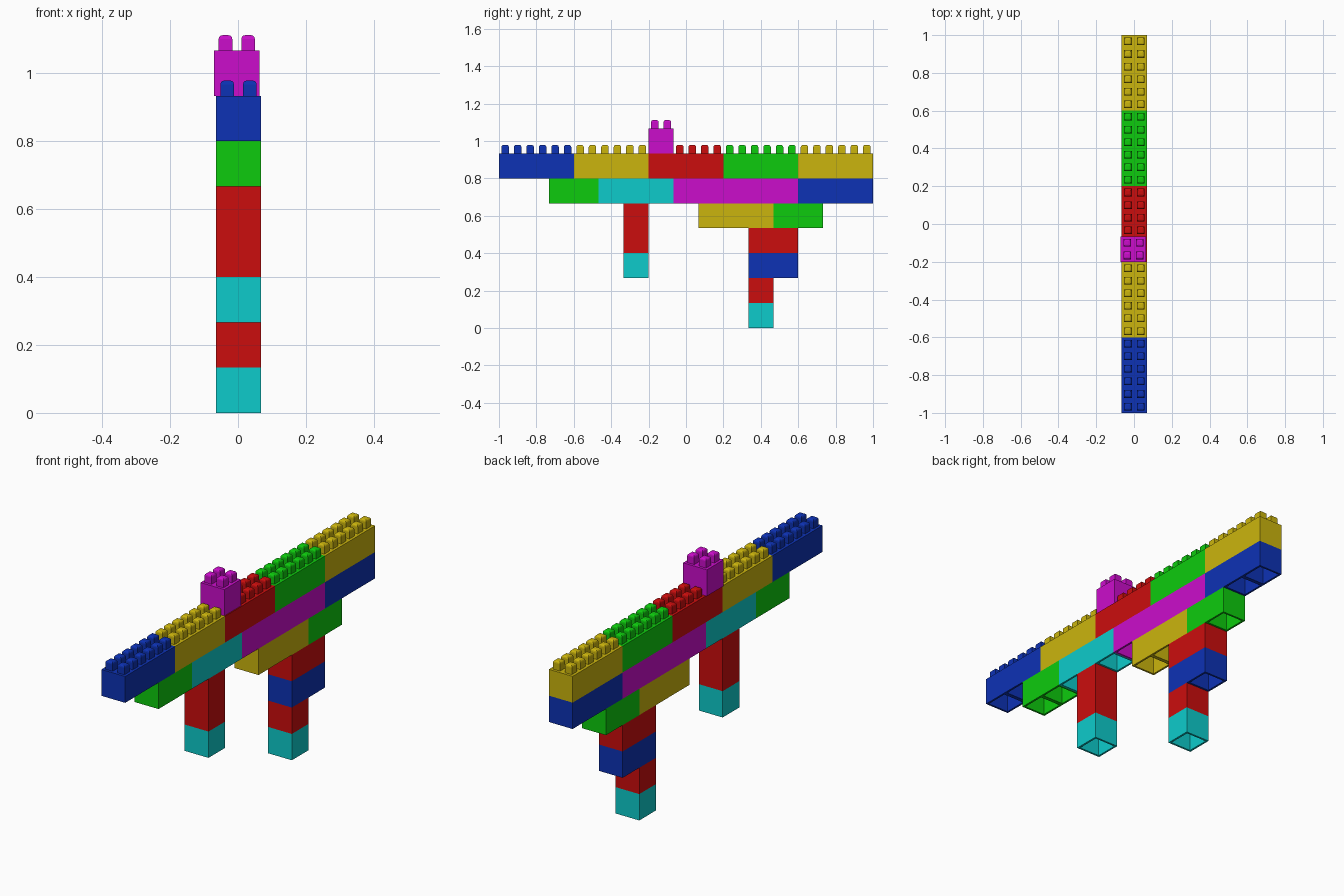
import bpy
import bmesh
from mathutils import Matrix, Vector

if "Cube" in bpy.data.objects:
    bpy.data.objects.remove(bpy.data.objects["Cube"], do_unlink=True)

PITCH = 1 / 15          # stud spacing
SIZE = 2 * PITCH        # brick width and height
WALL = 0.014
STUD, STUD_H = 0.04, 0.045


def make_material(name, rgb):
    m = bpy.data.materials.new(name)
    m.use_nodes = True
    m.diffuse_color = (*rgb, 1)
    m.node_tree.nodes["Principled BSDF"].inputs["Base Color"].default_value = (*rgb, 1)
    return m


MATS = {n: make_material(n, c) for n, c in {
    "red": (0.6, 0.004, 0.004),
    "green": (0.004, 0.6, 0.004),
    "blue": (0.004, 0.032, 0.46),
    "yellow": (0.6, 0.46, 0.004),
    "cyan": (0.004, 0.6, 0.6),
    "magenta": (0.6, 0.004, 0.6),
}.items()}


def add_box(bm, centre, size):
    mat = Matrix.Translation(centre) @ Matrix.Diagonal((*size, 1))
    return bmesh.ops.create_cube(bm, size=1, matrix=mat)["verts"]


def add_stud(bm, x, y, z):
    # square peg with a rounded top, sunk a little into the brick
    verts = add_box(bm, (x, y, z + STUD_H / 2 - 0.002), (STUD, STUD, STUD_H + 0.004))
    top = max(v.co.z for v in verts)
    edges = {e for v in verts for e in v.link_edges
             if all(w.co.z > top - 1e-4 for w in e.verts)}
    bmesh.ops.bevel(bm, geom=list(edges), offset=0.011, segments=3,
                    profile=0.5, affect="EDGES")


def brick(name, colour, start, studs, level, x=0.0015):
    """Hollow brick two studs wide; start and studs count along y, level along z."""
    length = studs * PITCH
    y0, z0 = start * PITCH, level * SIZE
    bm = bmesh.new()
    add_box(bm, (x, y0 + length / 2, z0 + SIZE / 2), (SIZE, length, SIZE))
    # open square chambers underneath, one for every two studs
    bottom = next(f for f in bm.faces if f.normal.z < -0.5)
    cells = studs // 2
    if cells > 1:
        for i in range(1, cells):
            faces = [f for f in bm.faces if f.normal.z < -0.5]
            geom = faces + list({e for f in faces for e in f.edges}) + \
                list({v for f in faces for v in f.verts})
            bmesh.ops.bisect_plane(bm, geom=geom, plane_no=(0, 1, 0),
                                   plane_co=(0, y0 + i * SIZE, z0))
    bm.normal_update()
    bottoms = [f for f in bm.faces if f.normal.z < -0.5]
    bmesh.ops.inset_individual(bm, faces=bottoms, thickness=WALL)
    pushed = bmesh.ops.extrude_discrete_faces(bm, faces=bottoms)["faces"]
    for f in pushed:
        bmesh.ops.translate(bm, verts=f.verts, vec=Vector((0, 0, SIZE - WALL)))
    bmesh.ops.recalc_face_normals(bm, faces=bm.faces)
    for i in range(studs):
        for side in (-0.5, 0.5):
            add_stud(bm, x + side * PITCH, y0 + (i + 0.5) * PITCH, z0 + SIZE)
    mesh = bpy.data.meshes.new(name)
    bm.to_mesh(mesh)
    bm.free()
    mesh.materials.append(MATS[colour])
    bpy.context.collection.objects.link(bpy.data.objects.new(name, mesh))


# name, colour, first stud along y, number of studs, level
BRICKS = [
    ("rear_leg_foot", "cyan", 5, 2, 0),
    ("rear_leg_shin", "red", 5, 2, 1),
    ("rear_leg_knee", "blue", 5, 4, 2),
    ("rear_leg_thigh", "red", 5, 4, 3),
    ("front_leg_foot", "cyan", -5, 2, 2),
    ("front_leg_lower", "red", -5, 2, 3),
    ("front_leg_upper", "red", -5, 2, 4),
    ("hip_front", "yellow", 1, 6, 4),
    ("hip_rear", "green", 7, 4, 4),
    ("beam_front", "green", -11, 4, 5),
    ("beam_front_middle", "cyan", -7, 6, 5),
    ("beam_rear_middle", "magenta", -1, 10, 5),
    ("beam_rear", "blue", 9, 6, 5),
    ("deck_front", "blue", -15, 6, 6),
    ("deck_front_middle", "yellow", -9, 6, 6),
    ("deck_middle", "red", -3, 6, 6),
    ("deck_rear_middle", "green", 3, 6, 6),
    ("deck_rear", "yellow", 9, 6, 6),
]
for spec in BRICKS:
    brick(*spec)
brick("top_block", "magenta", -3, 2, 7, x=-0.0035)
